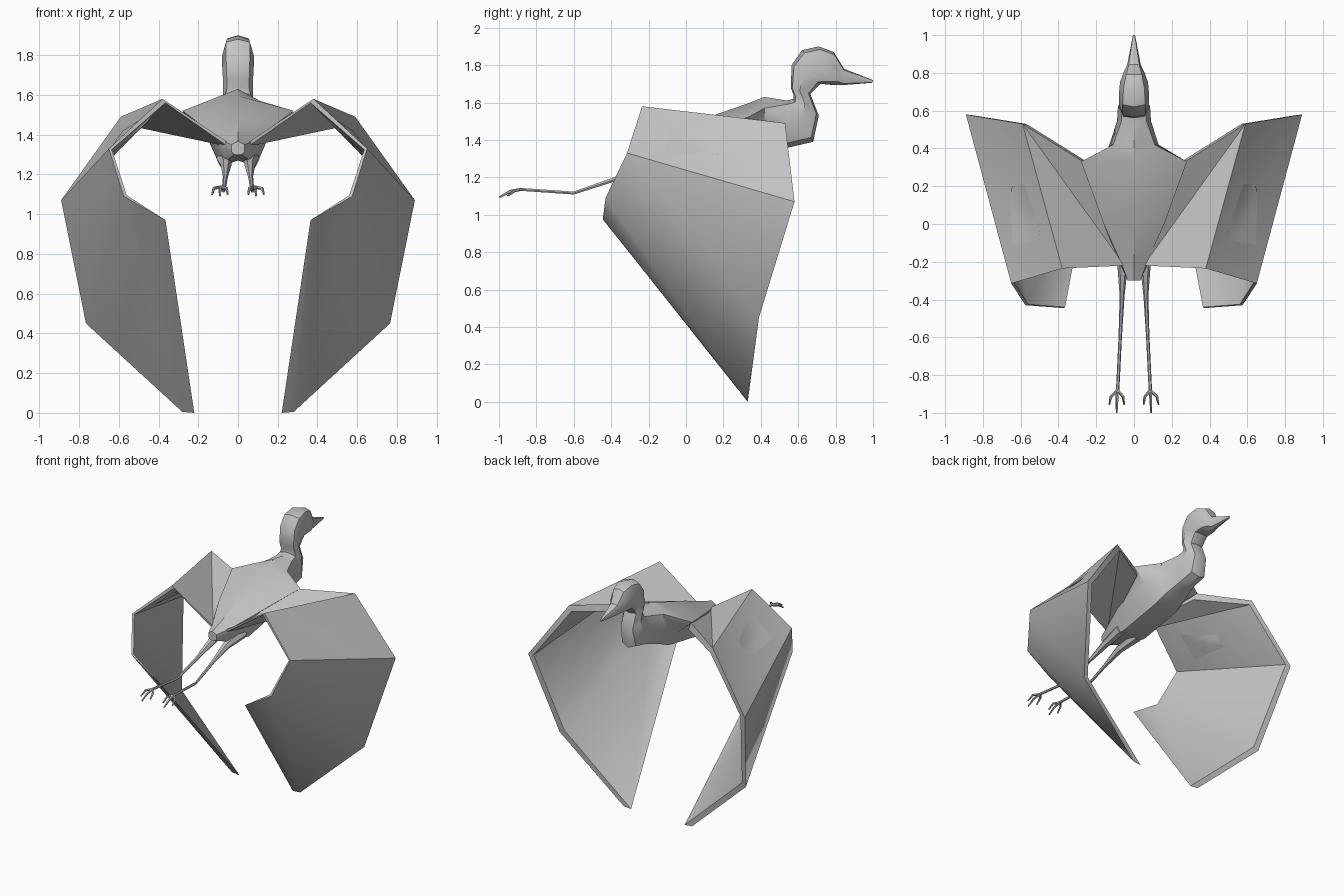
import bpy, bmesh, math
from mathutils import Vector

if "Cube" in bpy.data.objects:
    bpy.data.objects.remove(bpy.data.objects["Cube"])

grey = bpy.data.materials.new("light_grey")
grey.diffuse_color = (0.55, 0.55, 0.55, 1)
grey.use_nodes = True
grey.node_tree.nodes["Principled BSDF"].inputs["Base Color"].default_value = grey.diffuse_color


def make_object(name, verts, faces, angle):
    """Mesh object with outward normals, smooth below the given angle."""
    bm = bmesh.new()
    vs = [bm.verts.new(v) for v in verts]
    for f in faces:
        bm.faces.new([vs[i] for i in f])
    bmesh.ops.recalc_face_normals(bm, faces=bm.faces)
    mesh = bpy.data.meshes.new(name)
    bm.to_mesh(mesh)
    bm.free()
    mesh.polygons.foreach_set("use_smooth", [True] * len(mesh.polygons))
    mesh.set_sharp_from_angle(angle=math.radians(angle))
    mesh.materials.append(grey)
    obj = bpy.data.objects.new(name, mesh)
    bpy.context.collection.objects.link(obj)
    return obj


def loft(name, rings, angle):
    """Closed skin through rings of equal size, capped at both ends."""
    n = len(rings[0])
    verts = [p for r in rings for p in r]
    faces = [tuple(range(n)), tuple(range(len(verts) - n, len(verts)))]
    for k in range(len(rings) - 1):
        for i in range(n):
            j = (i + 1) % n
            faces.append((k * n + i, k * n + j, (k + 1) * n + j, (k + 1) * n + i))
    return make_object(name, verts, faces, angle)


def mirrored_ring(half):
    return half + [(-x, y, z) for x, y, z in half[-2:0:-1]]


def tube(name, path, sides=6):
    """Tapered tube through (x, y, z, radius) points running along y."""
    rings = []
    for k, (x, y, z, r) in enumerate(path):
        a, b = path[max(k - 1, 0)], path[min(k + 1, len(path) - 1)]
        d = (Vector(b[:3]) - Vector(a[:3])).normalized()
        u = d.cross(Vector((0, 0, 1))).normalized()
        v = u.cross(d)
        rings.append([Vector((x, y, z)) + r * (math.cos(t) * u + math.sin(t) * v)
                      for t in (2 * math.pi * i / sides for i in range(sides))])
    return loft(name, rings, 40)


# Trunk cross-sections: y, then (x, z) from back ridge to belly
trunk = [
    (-0.30, [(0, 1.367), (0.033, 1.35), (0.033, 1.315), (0.018, 1.30), (0, 1.298)]),
    (-0.20, [(0, 1.40), (0.07, 1.365), (0.08, 1.34), (0.06, 1.27), (0, 1.285)]),
    (0.00, [(0, 1.48), (0.16, 1.43), (0.15, 1.38), (0.09, 1.24), (0, 1.27)]),
    (0.33, [(0, 1.595), (0.28, 1.52), (0.17, 1.42), (0.09, 1.30), (0, 1.29)]),
    (0.42, [(0, 1.63), (0.11, 1.57), (0.13, 1.47), (0.08, 1.34), (0, 1.325)]),
]
rings = [mirrored_ring([(x, y, z) for x, z in pts]) for y, pts in trunk]

# Neck, head and beak: back point (y, z), throat point (y, z), half width
neck = [
    (0.54, 1.61, 0.55, 1.36, 0.09),
    (0.575, 1.62, 0.68, 1.39, 0.085),
    (0.575, 1.64, 0.71, 1.53, 0.075),
    (0.56, 1.68, 0.665, 1.645, 0.075),
    (0.565, 1.80, 0.72, 1.70, 0.08),
    (0.62, 1.88, 0.77, 1.695, 0.08),
    (0.71, 1.90, 0.80, 1.693, 0.074),
    (0.79, 1.87, 0.82, 1.693, 0.055),
    (0.845, 1.78, 0.84, 1.693, 0.036),
    (1.00, 1.72, 0.998, 1.706, 0.006),
]
profile = [(0, 0), (0.08, 0.75), (0.45, 1), (0.9, 0.65), (1, 0)]
for ya, za, yb, zb, w in neck:
    rings.append(mirrored_ring([(w * s, ya + (yb - ya) * t, za + (zb - za) * t)
                                for t, s in profile]))
loft("body_and_head", rings, 35)

# Wing edges from root to tip, outer and inner skin
lead_out = [(0.27, 0.33, 1.515), (0.59, 0.53, 1.49), (0.89, 0.58, 1.07),
            (0.765, 0.39, 0.45), (0.28, 0.33, 0.005)]
lead_in = [(0.25, 0.33, 1.46), (0.57, 0.53, 1.45), (0.85, 0.575, 1.07),
           (0.73, 0.385, 0.47), (0.22, 0.33, 0.0)]
trail_out = [(0.05, -0.22, 1.36), (0.38, -0.235, 1.58), (0.65, -0.315, 1.33),
             (0.575, -0.43, 1.09), (0.375, -0.445, 0.975)]
trail_in = [(0.05, -0.22, 1.34), (0.365, -0.23, 1.56), (0.635, -0.31, 1.325),
            (0.56, -0.425, 1.095), (0.365, -0.44, 0.97)]
patch = [(0.64, -0.11, 1.33), (0.48, -0.08, 1.46), (0.58, 0.2, 1.40), (0.65, 0.2, 1.31)]


def flip(points, s):
    return [(x * s, y, z) for x, y, z in points]


def make_wing(label, s):
    n = len(lead_out)
    LO, LI, TO, TI = 0, n, 2 * n, 3 * n
    faces = [(LO, LI, TI, TO), (LO + n - 1, TO + n - 1, TI + n - 1, LI + n - 1)]
    for i in range(n - 1):
        for L, T in ((LO, TO), (LI, TI)):           # outer and inner skin
            faces += [(T + i, L + i, L + i + 1), (T + i, L + i + 1, T + i + 1)]
        for A, B in ((LO, LI), (TO, TI)):           # front and rear rims
            faces.append((A + i, A + i + 1, B + i + 1, B + i))
    wing = make_object(label + "_wing",
                       flip(lead_out + lead_in + trail_out + trail_in, s), faces, 55)
    # Thin patches lying on both skins of the wing
    for side, off in (("outer", 0.06), ("inner", -0.08)):
        pts = [(x + off, y, z + off) for x, y, z in patch]
        plate = make_object(label + "_" + side + "_patch", flip(pts, s), [(0, 1, 2, 3)], 30)
        bm = bmesh.new()
        bm.from_mesh(plate.data)
        bmesh.ops.subdivide_edges(bm, edges=bm.edges, cuts=3, use_grid_fill=True)
        bm.to_mesh(plate.data)
        bm.free()
        wrap = plate.modifiers.new("lie_on_wing", 'SHRINKWRAP')
        wrap.target = wing
        wrap.wrap_mode = 'ABOVE_SURFACE'
        wrap.offset = 0.003


# Legs and toes
leg = [(0.07, -0.05, 1.28, 0.04), (0.06, -0.22, 1.25, 0.028), (0.063, -0.38, 1.19, 0.013),
       (0.073, -0.6, 1.116, 0.009), (0.087, -0.89, 1.136, 0.009)]
toes = {
    "inner_toe": [(0.087, -0.88, 1.136, 0.009), (0.057, -0.915, 1.13, 0.008), (0.052, -0.955, 1.10, 0.005)],
    "middle_toe": [(0.087, -0.88, 1.136, 0.009), (0.09, -0.94, 1.125, 0.008), (0.091, -0.998, 1.093, 0.005)],
    "outer_toe": [(0.087, -0.88, 1.136, 0.009), (0.122, -0.915, 1.13, 0.008), (0.13, -0.955, 1.10, 0.005)],
}

for label, s in (("right", 1), ("left", -1)):
    make_wing(label, s)
    tube(label + "_leg", [(x * s, y, z, r) for x, y, z, r in leg])
    for name, path in toes.items():
        tube(label + "_" + name, [(x * s, y, z, r) for x, y, z, r in path], 5)
